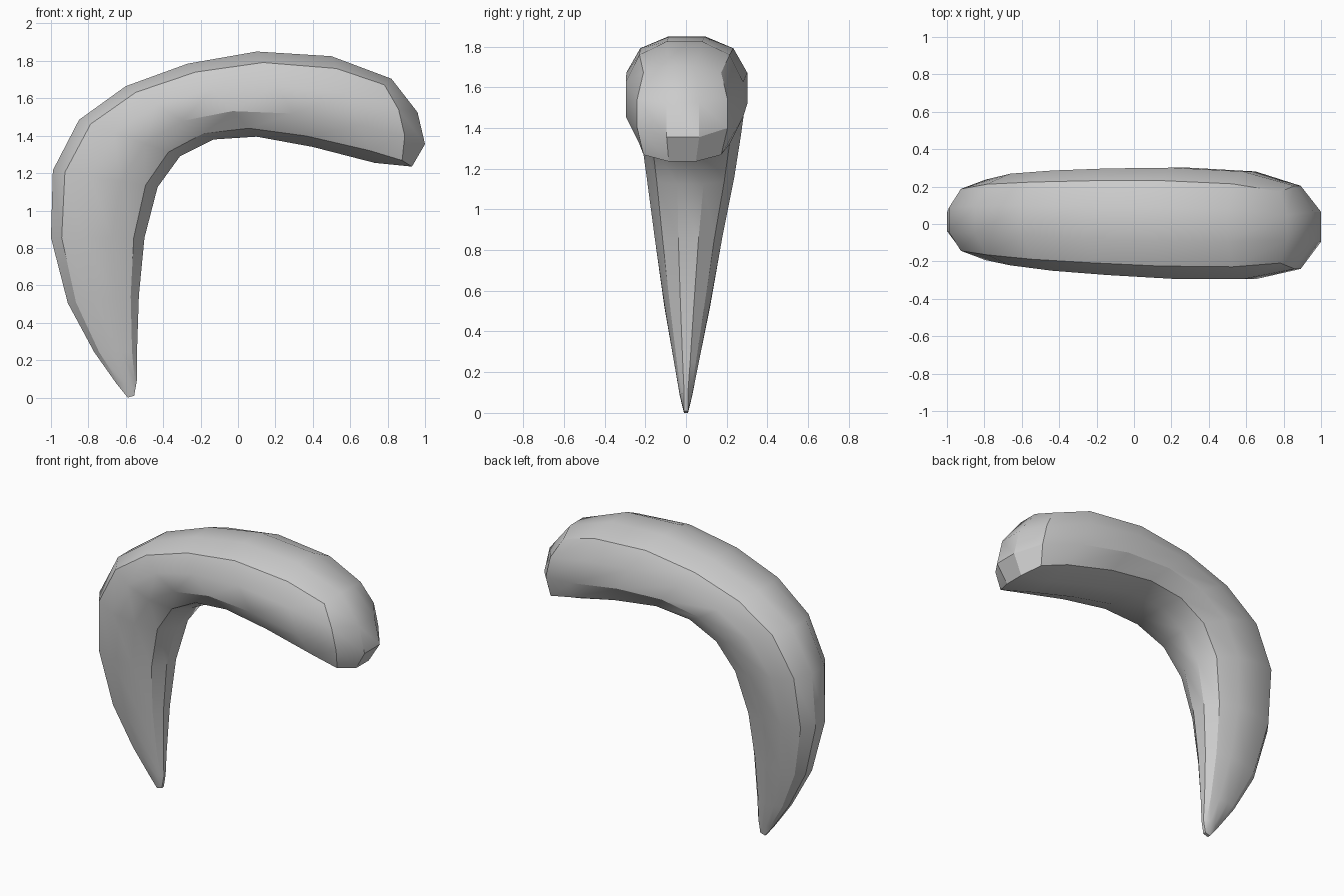
import bpy, bmesh
from mathutils import Vector

if "Cube" in bpy.data.objects:
    bpy.data.objects.remove(bpy.data.objects["Cube"])

# Rings from tip to base: outer x, outer z, inner x, inner z, half width, y offset
RINGS = [
    (-0.65, 0.08, -0.54, 0.10, 0.030, 0.000),
    (-0.77, 0.25, -0.54, 0.25, 0.060, 0.002),
    (-0.91, 0.51, -0.53, 0.55, 0.112, 0.006),
    (-1.00, 0.86, -0.50, 0.86, 0.165, 0.012),
    (-0.99, 1.22, -0.43, 1.13, 0.215, 0.022),
    (-0.85, 1.49, -0.31, 1.295, 0.245, 0.024),
    (-0.60, 1.67, -0.13, 1.385, 0.268, 0.018),
    (-0.27, 1.79, 0.10, 1.40, 0.285, 0.012),
    (0.10, 1.855, 0.40, 1.345, 0.297, 0.004),
    (0.50, 1.83, 0.73, 1.26, 0.288, -0.007),
    (0.82, 1.71, 0.93, 1.24, 0.222, -0.018),
]


def section(c):
    """Bulged square of 12 points; the corner of each side comes first."""
    s = 0.3
    return [(-c, c), (-s, 1), (s, 1), (c, c), (1, s), (1, -s),
            (c, -c), (s, -1), (-s, -1), (-c, -c), (-1, -s), (-1, s)]


bm = bmesh.new()


def ring(ox, oz, ix, iz, w, cy, corner=0.77, setback=0.0):
    outer, inner = Vector((ox, cy, oz)), Vector((ix, cy, iz))
    mid, half = (outer + inner) / 2, (outer - inner) / 2
    verts = []
    for i, (u, v) in enumerate(section(corner)):
        p = mid + half * v + Vector((0, u * w, 0))
        if i % 3 == 0:
            p.x -= setback
        verts.append(bm.verts.new(p))
    return verts


def cap(r, outer, inner, w, cy):
    """Close a ring with a domed 3 x 3 patch."""
    a, b, c, d = [bm.verts.new((p[0], cy + y, p[1])) for p, y in
                  ((outer, -w), (outer, w), (inner, w), (inner, -w))]
    for f in ((r[0], r[1], a, r[11]), (r[1], r[2], b, a), (r[2], r[3], r[4], b),
              (b, r[4], r[5], c), (c, r[5], r[6], r[7]), (d, c, r[7], r[8]),
              (r[10], d, r[8], r[9]), (r[11], a, d, r[10]), (a, b, c, d)):
        bm.faces.new(f)


# Curved body
rings = [ring(*p) for p in RINGS[:-1]]
rings.append(ring(*RINGS[-1], corner=0.86, setback=0.045))
for lo, hi in zip(rings, rings[1:]):
    for i in range(12):
        j = (i + 1) % 12
        bm.faces.new((lo[i], lo[j], hi[j], hi[i]))

# Pointed tip and domed base
cap(rings[0], (-0.59, 0.005), (-0.555, 0.015), 0.01, 0.0)
cap(rings[-1], (0.96, 1.53), (1.0, 1.36), 0.08, -0.015)

bmesh.ops.recalc_face_normals(bm, faces=bm.faces)
zmin = min(v.co.z for v in bm.verts)
bmesh.ops.translate(bm, verts=bm.verts, vec=(0, 0, -zmin))
mesh = bpy.data.meshes.new("curved_horn")
bm.to_mesh(mesh)
bm.free()
horn = bpy.data.objects.new("curved_horn", mesh)
bpy.context.collection.objects.link(horn)

# Smooth sides with crisp corner ridges
bpy.context.view_layer.objects.active = horn
horn.select_set(True)
bpy.ops.object.shade_smooth_by_angle(angle=0.55)
